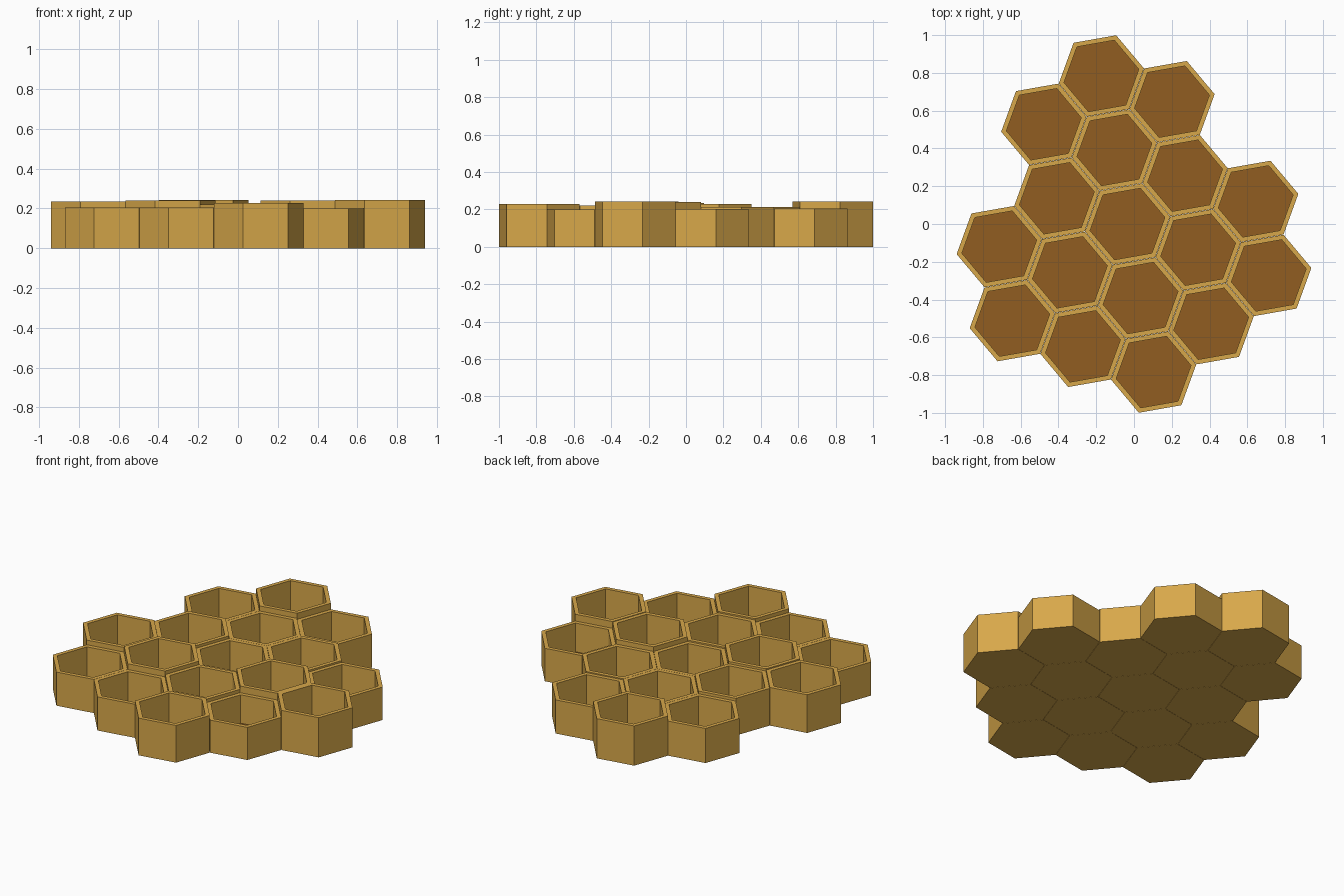
import bpy, bmesh, math

if "Cube" in bpy.data.objects:
    bpy.data.objects.remove(bpy.data.objects["Cube"])

PITCH = 0.398       # distance between neighbouring cells
R_OUT = 0.229       # outer corner radius
R_IN = 0.201        # inner corner radius
FLOOR = 0.026       # floor level inside a cell
TURN = math.radians(10)


def material(name, rgb):
    m = bpy.data.materials.new(name)
    m.diffuse_color = (*rgb, 1)
    m.use_nodes = True
    m.node_tree.nodes["Principled BSDF"].inputs["Base Color"].default_value = m.diffuse_color
    return m


wax = material("golden_wax", (0.68, 0.39, 0.068))
honey = material("brown_floor", (0.285, 0.11, 0.015))


def hexagon(bm, cx, cy, r, z):
    return [bm.verts.new((cx + r * math.cos(TURN + k * math.pi / 3),
                          cy + r * math.sin(TURN + k * math.pi / 3), z))
            for k in range(6)]


def cell(name, cx, cy, height):
    bm = bmesh.new()
    # base, outer top, inner top and floor loops
    loops = [hexagon(bm, cx, cy, r, z) for r, z in
             ((R_OUT, 0), (R_OUT, height), (R_IN, height), (R_IN, FLOOR))]
    for low, high in zip(loops, loops[1:]):
        for k in range(6):
            n = (k + 1) % 6
            bm.faces.new((low[k], low[n], high[n], high[k]))
    bm.faces.new(loops[0][::-1])
    bm.faces.new(loops[3]).material_index = 1
    mesh = bpy.data.meshes.new(name)
    bm.to_mesh(mesh)
    bm.free()
    mesh.materials.append(wax)
    mesh.materials.append(honey)
    bpy.context.collection.objects.link(bpy.data.objects.new(name, mesh))


# rows of the tilted hexagonal lattice: first column, row, cell heights
rows = [
    (0, -2, (0.243, 0.206)),
    (-1, -1, (0.212, 0.212, 0.212, 0.202)),
    (-1, 0, (0.228, 0.212, 0.24, 0.243)),
    (-2, 1, (0.234, 0.241, 0.22, 0.2)),
    (-2, 2, (0.206, 0.206, 0.228)),
]
a, b = math.radians(-20), math.radians(-80)
count = 0
for first, j, heights in rows:
    for step, h in enumerate(heights):
        i = first + step
        x = PITCH * (i * math.cos(a) + j * math.cos(b)) - 0.0345
        y = PITCH * (i * math.sin(a) + j * math.sin(b))
        count += 1
        cell(f"honeycomb_cell_{count}", x, y, h)
